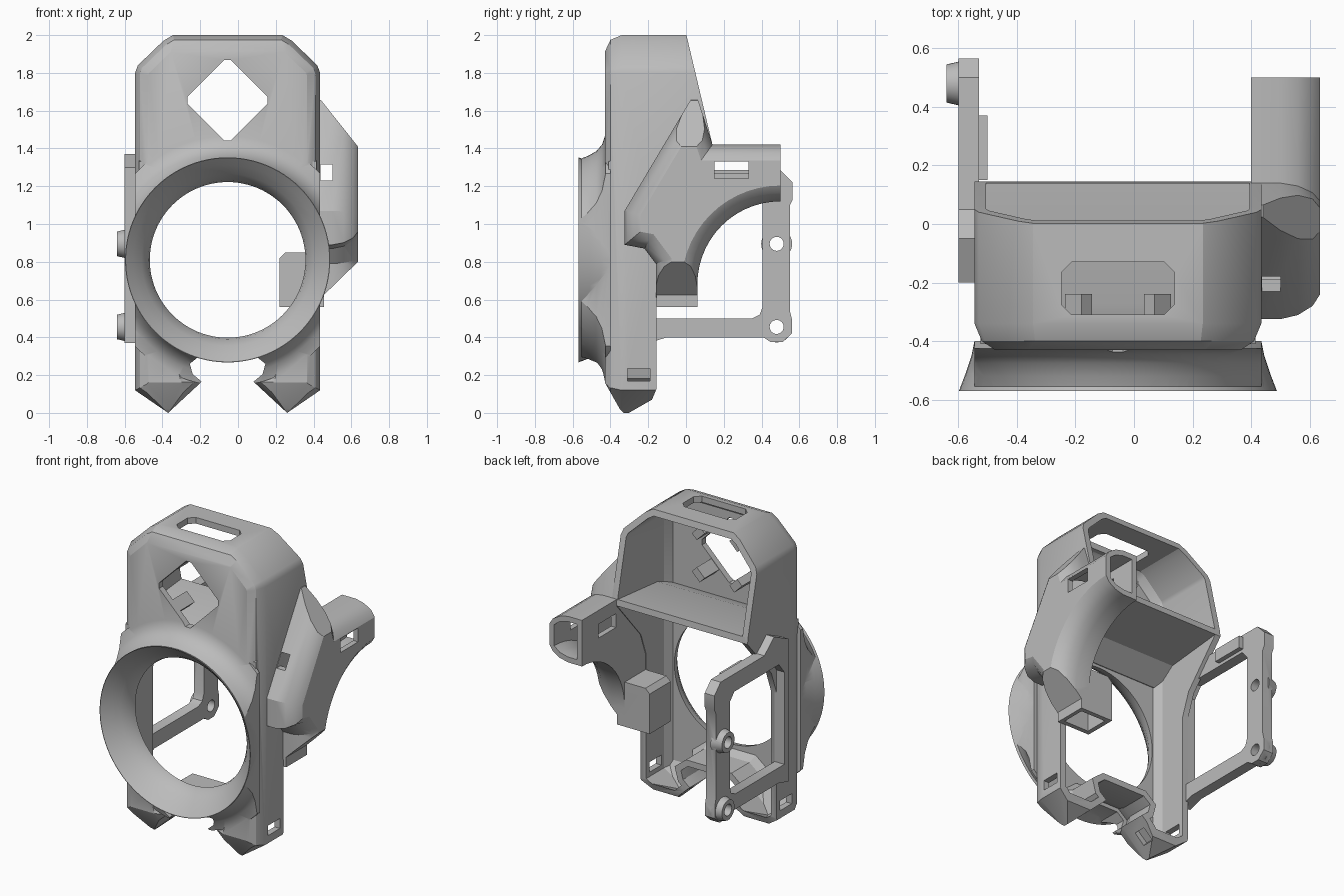
import bpy, bmesh, math
from mathutils import Vector, Matrix

cube = bpy.data.objects.get("Cube")
if cube:
    bpy.data.objects.remove(cube, do_unlink=True)

CX, RING_Z = -0.055, 0.81

grey = bpy.data.materials.new("plain grey")
grey.use_nodes = True
grey.diffuse_color = (0.5, 0.5, 0.5, 1)
grey.node_tree.nodes["Principled BSDF"].inputs["Base Color"].default_value = (0.5, 0.5, 0.5, 1)


def loft(name, rings):
    """Capped solid through matching rings of points."""
    bm = bmesh.new()
    rows = [[bm.verts.new(p) for p in ring] for ring in rings]
    n = len(rows[0])
    for a, b in zip(rows, rows[1:]):
        for i in range(n):
            j = (i + 1) % n
            bm.faces.new((a[i], a[j], b[j], b[i]))
    bm.faces.new(rows[0])
    bm.faces.new(rows[-1])
    bmesh.ops.recalc_face_normals(bm, faces=bm.faces)
    mesh = bpy.data.meshes.new(name)
    bm.to_mesh(mesh)
    bm.free()
    mesh.materials.append(grey)
    ob = bpy.data.objects.new(name, mesh)
    bpy.context.collection.objects.link(ob)
    return ob


def inset(pts, d):
    """Mitred inward offset of a closed outline."""
    pts = [Vector(p) for p in pts]
    n = len(pts)
    area = sum(pts[i - 1].x * pts[i].y - pts[i].x * pts[i - 1].y for i in range(n))
    d = d if area > 0 else -d
    out = []
    for i, p in enumerate(pts):
        e, f = (p - pts[i - 1]).normalized(), (pts[(i + 1) % n] - p).normalized()
        a, b = Vector((-e.y, e.x)), Vector((-f.y, f.x))
        out.append(p + (a + b) * d / (1 + a.dot(b)))
    return out


def prism(name, pts, axis, steps):
    """Outline swept along an axis; steps are (position, inset)."""
    rings = []
    for c, d in steps:
        ring = inset(pts, d)
        rings.append([(p.x, c, p.y) if axis == "y" else (c, p.x, p.y) for p in ring])
    return loft(name, rings)


def lathe(name, profile, cx=CX, cz=RING_Z, n=96):
    """Capped solid of revolution about a y axis, from (radius, y)."""
    turn = [2 * math.pi * i / n for i in range(n)]
    return loft(name, [[(cx + r * math.cos(t), y, cz + r * math.sin(t)) for t in turn]
                       for r, y in profile])


def rod(name, x0, x1, y, z, r0, r1):
    turn = [2 * math.pi * i / 32 for i in range(32)]
    return loft(name, [[(x, y + r * math.cos(t), z + r * math.sin(t)) for t in turn]
                       for x, r in ((x0, r0), (x1, r1))])


def box(name, x0, x1, y0, y1, z0, z1):
    return prism(name, [(x0, z0), (x1, z0), (x1, z1), (x0, z1)], "y", [(y0, 0), (y1, 0)])


def combine(ob, other, op):
    mod = ob.modifiers.new("join", "BOOLEAN")
    mod.operation, mod.solver, mod.object = op, "EXACT", other
    bpy.context.view_layer.objects.active = ob
    bpy.ops.object.modifier_apply(modifier=mod.name)
    bpy.data.objects.remove(other, do_unlink=True)
    return ob


def add(ob, other): return combine(ob, other, "UNION")
def cut(ob, other): return combine(ob, other, "DIFFERENCE")
def keep(ob, other): return combine(ob, other, "INTERSECT")


# Body shell: front outline with two feet, trimmed by the side outline
half = [(.15, .3), (.2, .26), (.185, .205), (.137, .165), (.315, 0), (.49, .12),
        (.49, 1.8), (.475, 1.84), (.34, 1.97), (.29, 2)]
front = [(CX + x, z) for x, z in half] + [(CX - x, z) for x, z in reversed(half)]
side = [(-.34, 2.01), (-.4, 1.975), (-.435, 1.9), (-.435, .17), (-.35, .02), (-.32, -.01),
        (-.18, .07), (-.155, .13), (-.155, .95), (-.1, 1.1), (.145, 1.38), (.14, 1.42), (0, 2.01)]
body = prism("body_shell", front, "y", [(-.43, .07), (-.4, .025), (-.34, 0), (.3, 0)])
keep(body, prism("side_trim", side, "x", [(-.8, 0), (.8, 0)]))

# Hollow interior, open at the back
cavity = prism("cavity", front, "y", [(-.39, .07), (-.34, .04), (.4, .04)])
room = [(-.33, 2), (-.395, 1.9), (-.395, .19), (-.31, .05), (-.15, .12), (.5, .12), (.5, 2)]
keep(cavity, prism("cavity_trim", room, "x", [(-.8, 0), (.8, 0)]))
cut(body, cavity)

# Flared ring blended into the front face
fillet = lathe("fillet", [(.535, -.56), (.55, -.52), (.575, -.475), (.61, -.445), (.67, -.425), (.67, -.4)])
keep(fillet, prism("fillet_trim", front, "y", [(-.7, 0), (0, 0)]))
add(body, fillet)
add(body, lathe("flare", [(.543, -.57), (.52, -.51), (.5, -.45), (.49, -.4)]))

# Shelf between the upper and lower compartments
shelf = [(.145, 1.38), (-.25, 1.34), (-.385, 1.24), (-.41, 1.24), (-.41, 1.33), (-.27, 1.38), (.14, 1.42)]
add(body, prism("shelf", shelf, "x", [(CX - .47, 0), (CX + .47, 0)]))
cut(body, lathe("throat", [(.545, -.575), (.5, -.53), (.455, -.48), (.42, -.43), (.41, -.38), (.41, -.2)]))

# Diamond opening in the front and rounded slot in the top
a, b = .212, .018
gem = [(a, -b), (a, b), (b, a), (-b, a), (-a, b), (-a, -b), (-b, -a), (b, -a)]
cut(body, prism("diamond", [(CX + x, 1.655 + z) for x, z in gem], "y", [(-.6, 0), (-.35, 0)]))
w, h, c = .193, .09, .035
slot = [(w, c - h), (w, h - c), (w - c, h), (c - w, h), (-w, h - c), (-w, c - h), (c - w, -h), (w - c, -h)]
cut(body, loft("top_slot", [[(CX - .037 + .055 + x - .018, y - .22, z) for x, y in slot] for z in (1.9, 2.1)]))

# Clip windows in the feet
for s in (-1, 1):
    xs = sorted((CX + s * .4, CX + s * .6))
    cut(body, box("foot_side_window", *xs, -.31, -.19, .17, .235))
    hole = box("foot_bottom_window", -.045, .045, -.28, -.2, -.06, .03)
    hole.data.transform(Matrix.Translation((CX + s * .225, 0, .09)) @ Matrix.Rotation(s * .716, 4, "Y"))
    cut(body, hole)

# Four clip blocks behind the diamond opening
for sx in (-1, 1):
    for sz in (-1, 1):
        clip = box("clip_block", -.04, .04, -.4, -.24, -.025, .025)
        clip.data.transform(Matrix.Translation((CX + sx * .135, 0, 1.655 + sz * .135))
                            @ Matrix.Rotation(sx * sz * math.pi / 4, 4, "Y"))

# Air duct on the side: side outline trimmed by front outline
arc = [(.5 - .44 * math.cos(t), .68 + .44 * math.sin(t))
       for t in [math.pi / 2 * i / 14 for i in range(15)]]
duct_side = [(-.325, .89), (-.22, .87), (-.16, .79), (-.16, .56), (.06, .56)] + arc + [
    (.6, 1.12), (.6, 1.42), (.14, 1.42), (.05, 1.7), (-.325, 1.07)]
duct_front = [(.38, 1.66), (.44, 1.655), (.635, 1.41), (.635, .8), (.44, .61), (.38, .61)]
duct = prism("air_duct", duct_side, "x", [(.4, 0), (.5, 0), (.56, .014), (.61, .045), (.636, .085)])
keep(duct, prism("duct_trim", duct_front, "y", [(-.6, 0), (.5, 0)]))
nozzle = [(.22, .56), (.455, .56), (.455, .85), (.25, .85), (.22, .82)]
add(duct, prism("nozzle", nozzle, "y", [(-.155, 0), (.06, 0)]))

# Duct interior, open at the rear end and at the nozzle bottom
bore = prism("bore", duct_side, "x", [(.435, .035), (.5, .035), (.56, .05), (.605, .085)])
keep(bore, prism("bore_trim", inset(duct_front, .035), "y", [(-.6, 0), (.7, 0)]))
cut(duct, bore)
cut(duct, box("nozzle_bore", .25, .43, -.125, .03, .5, .815))
cut(duct, box("duct_passage", .39, .47, -.12, .025, .64, .8))
cut(duct, box("duct_side_slot", .3, .8, .15, .33, 1.24, 1.33))
cut(duct, box("duct_front_slot", .438, .5, -.5, .1, 1.23, 1.315))

# Mounting bracket on the other side
plate = [(-.2, .37), (-.1, .4), (.41, .4), (.45, .374), (.51, .374), (.56, .42), (.56, .5), (.55, .54),
         (.55, 1.1), (.565, 1.13), (.565, 1.22), (.5, 1.285), (.05, 1.285), (-.05, 1.37), (-.2, 1.3)]
bracket = prism("side_bracket", plate, "x", [(-.6, 0), (-.53, 0)])
window = [(-.155, .5), (.35, .5), (.39, .52), (.405, .56), (.405, 1.12), (.36, 1.17), (-.1, 1.17), (-.155, 1.1)]
cut(bracket, prism("bracket_window", window, "x", [(-.7, 0), (-.51, 0)]))
add(bracket, box("bracket_rib", -.54, -.5, .15, .37, 1.19, 1.27))
for z in (.895, .455):
    add(bracket, rod("boss", -.64, -.57, .48, z, .065, .082))
    cut(bracket, rod("bolt_hole", -.7, -.5, .48, z, .037, .037))

# Smooth the curved surfaces and keep the folds crisp
bpy.ops.object.select_all(action="DESELECT")
for ob in bpy.context.scene.objects:
    if ob.type == "MESH":
        ob.select_set(True)
        bpy.context.view_layer.objects.active = ob
bpy.ops.object.shade_smooth_by_angle(angle=math.radians(28))
